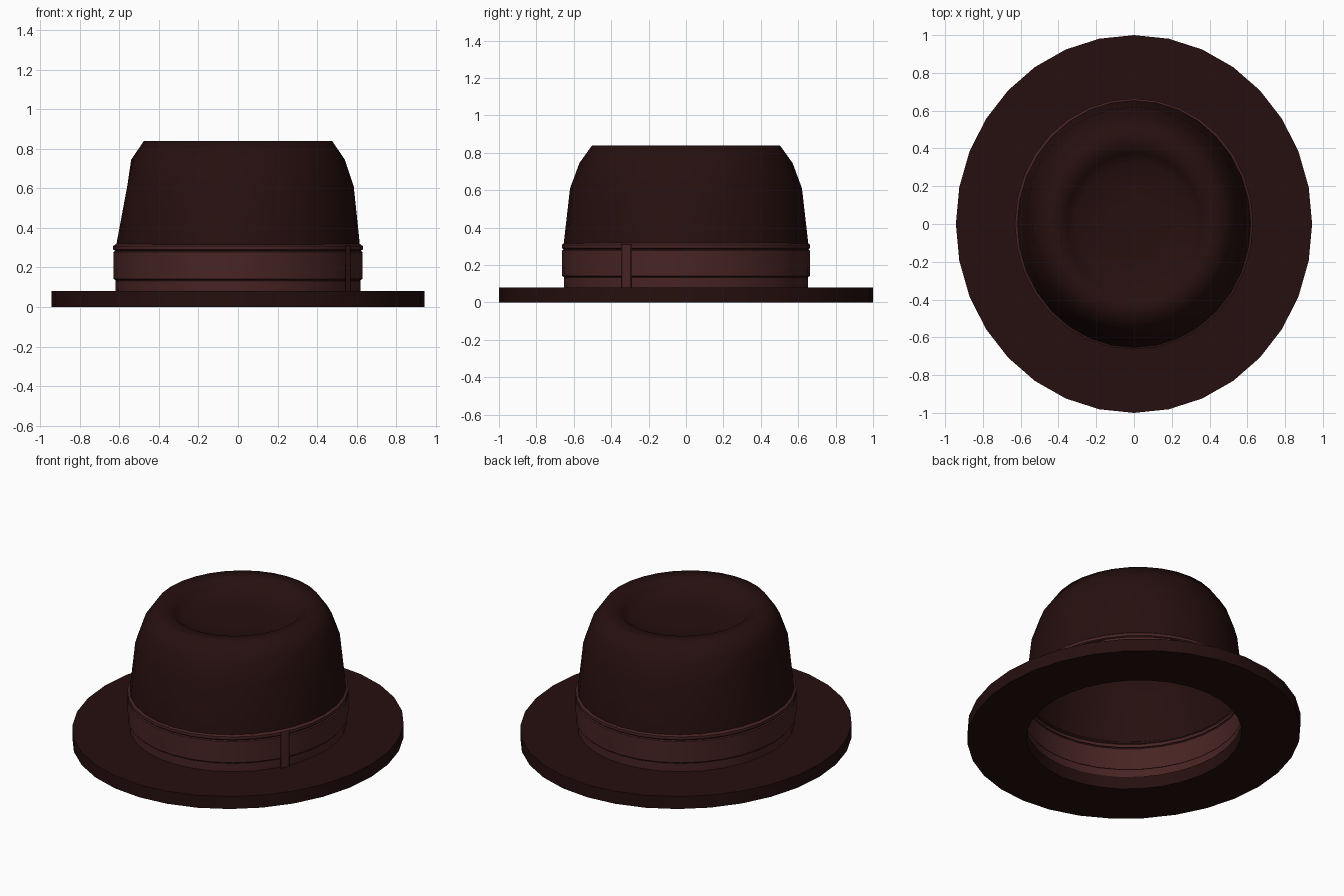
import bpy, math

if "Cube" in bpy.data.objects:
    bpy.data.objects.remove(bpy.data.objects["Cube"])

SIDES = 32


def material(name, rgb):
    m = bpy.data.materials.new(name)
    m.diffuse_color = (*rgb, 1)
    m.use_nodes = True
    m.node_tree.nodes["Principled BSDF"].inputs["Base Color"].default_value = m.diffuse_color
    return m


FELT = material("dark brown felt", (0.019, 0.0048, 0.0045))
RIBBON = material("reddish brown ribbon", (0.064, 0.0175, 0.0165))


def add_object(name, verts, faces, mats, smooth=35):
    me = bpy.data.meshes.new(name)
    me.from_pydata(verts, [], faces)
    for m in mats:
        me.materials.append(m)
    me.validate()
    ob = bpy.data.objects.new(name, me)
    bpy.context.collection.objects.link(ob)
    bpy.ops.object.select_all(action='DESELECT')
    bpy.context.view_layer.objects.active = ob
    ob.select_set(True)
    if smooth:
        bpy.ops.object.shade_smooth_by_angle(angle=math.radians(smooth))
    return ob


def oval_sweep(name, profile, mats, closed=False, cap=False, a0=0, a1=360,
               steps=SIDES, smooth=35):
    """Sweep (rx, ry, z) rings around an oval; closed joins last ring to first."""
    full = (a1 - a0) == 360
    n = steps if full else steps + 1
    verts = []
    for rx, ry, z in profile:
        for i in range(n):
            a = math.radians(a0 + (a1 - a0) * i / steps)
            verts.append((rx * math.cos(a), ry * math.sin(a), z))
    rings = len(profile)
    faces = []
    for r in range(rings if closed else rings - 1):
        s = (r + 1) % rings
        for i in range(steps):
            j = (i + 1) % n
            faces.append((r * n + i, r * n + j, s * n + j, s * n + i))
    if cap:
        faces.append(tuple((rings - 1) * n + i for i in range(n)))
    return add_object(name, verts, faces, mats, smooth)


# flat oval brim with an open middle
oval_sweep("brim", [(0.61, 0.645, 0), (0.943, 1.0, 0)][::-1] and
           [(0.943, 1.0, 0), (0.943, 1.0, 0.08), (0.61, 0.645, 0.08), (0.61, 0.645, 0)],
           [FELT], closed=True)

# crown: tapering wall, round shoulder and a dented top
crown = oval_sweep("crown", [
    (0.617, 0.655, 0.305), (0.585, 0.62, 0.61), (0.54, 0.57, 0.745), (0.475, 0.502, 0.84),
    (0.39, 0.41, 0.838), (0.355, 0.375, 0.805), (0.31, 0.325, 0.775), (0.15, 0.16, 0.77)],
    [FELT], cap=True, smooth=60)
# slightly flattened left flank
for v in crown.data.vertices:
    if 0.5 < v.co.z < 0.7:
        v.co.x = max(v.co.x, -0.56)

# ribbon band with fine dark grooves
steps = [(0.618, 0.08), (0.620, 0.130), (0.620, 0.136), (0.629, 0.142), (0.630, 0.278),
         (0.623, 0.282), (0.623, 0.286), (0.631, 0.290), (0.631, 0.308), (0.617, 0.318)]
band = oval_sweep("ribbon_band", [(r, r + 0.033, z) for r, z in steps], [RIBBON, FELT])
for p in band.data.polygons:
    z = p.center.z
    if 0.131 < z < 0.135 or 0.283 < z < 0.285:
        p.material_index = 1

# upright ribbon fold on the front right, with a dark seam on each side
def upright(name, a0, a1, r, mat):
    oval_sweep(name, [(r, r + 0.033, 0.08), (r, r + 0.033, 0.31)], [mat],
               a0=a0, a1=a1, steps=2)


upright("ribbon_fold", -30.6, -26.6, 0.634, RIBBON)
upright("fold_seam_front", -31.4, -30.6, 0.633, FELT)
upright("fold_seam_back", -26.6, -25.8, 0.633, FELT)
